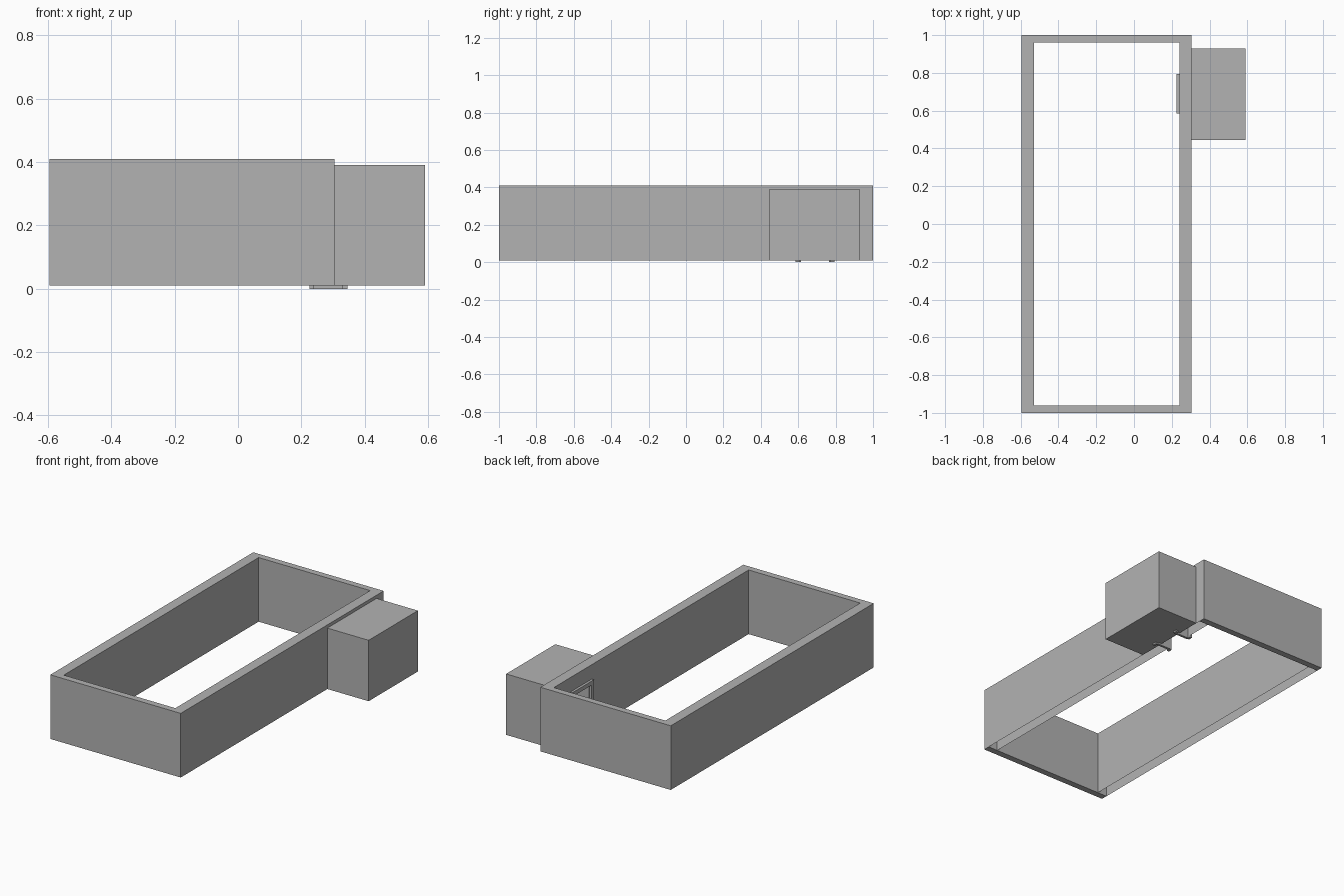
import bpy

if "Cube" in bpy.data.objects:
    bpy.data.objects.remove(bpy.data.objects["Cube"])

grey = bpy.data.materials.new("plaster grey")
grey.diffuse_color = (0.45, 0.45, 0.45, 1)
grey.use_nodes = True
grey.node_tree.nodes["Principled BSDF"].inputs["Base Color"].default_value = grey.diffuse_color


def make(name, verts, faces):
    mesh = bpy.data.meshes.new(name)
    mesh.from_pydata(verts, [], faces)
    mesh.materials.append(grey)
    obj = bpy.data.objects.new(name, mesh)
    bpy.context.collection.objects.link(obj)
    return obj


def box(name, x, y, z, skip=()):
    """Box from (min, max) ranges, leaving out the named sides."""
    verts = [(a, b, c) for a in x for b in y for c in z]
    sides = {"-x": (0, 1, 3, 2), "+x": (4, 6, 7, 5), "-y": (0, 4, 5, 1),
             "+y": (2, 3, 7, 6), "-z": (0, 2, 6, 4), "+z": (1, 5, 7, 3)}
    return make(name, verts, [f for k, f in sides.items() if k not in skip])


def sheet(name, x, facing, door=None):
    """Upright wall skin at x, with an optional door opening."""
    rects = [(-INY, INY, BASE, TOP)]
    if door:
        d0, d1, head = door
        rects = [(-INY, d0, BASE, TOP), (d1, INY, BASE, TOP), (d0, d1, head, TOP)]
    verts, faces = [], []
    for a, b, c, d in rects:
        n = len(verts)
        verts += [(x, a, c), (x, b, c), (x, b, d), (x, a, d)]
        face = (n, n + 1, n + 2, n + 3)
        faces.append(face if facing > 0 else face[::-1])
    make(name, verts, faces)


BASE, TOP, INY = 0.01, 0.41, 0.96
LEFT, LEFT_IN, RIGHT_IN, RIGHT = -0.595, -0.53, 0.24, 0.305
DOOR = (0.6, 0.78, 0.305)

# End walls, closed all round
for name, y in (("front_wall", (-1, -INY)), ("back_wall", (INY, 1))):
    box(name, (LEFT, RIGHT), y, (BASE, TOP))

# Long walls: two skins and a top, open underneath
sheet("left_wall_outer", LEFT, -1)
sheet("left_wall_inner", LEFT_IN, 1)
sheet("right_wall_inner", RIGHT_IN, -1, DOOR)
sheet("right_wall_outer", RIGHT, 1, DOOR)
for name, a, b in (("left_wall_top", LEFT, LEFT_IN), ("right_wall_top", RIGHT_IN, RIGHT)):
    make(name, [(a, -INY, TOP), (b, -INY, TOP), (b, INY, TOP), (a, INY, TOP)], [(0, 1, 2, 3)])

# Side room, open towards the doorway
box("side_room", (RIGHT, 0.59), (0.445, 0.93), (BASE, 0.39), skip=("-x",))


# Door frame: lining through the wall, trim on both sides
def frame(name, x, outer, width, top):
    y0, y1 = outer
    box(name + "_near_post", x, (y0, y0 + width), (0, top))
    box(name + "_far_post", x, (y1 - width, y1), (0, top))
    box(name + "_head", x, (y0 + width, y1 - width), (top - width, top))


frame("door_lining", (RIGHT_IN, 0.33), (0.6, 0.78), 0.015, 0.305)
frame("door_trim_inside", (0.225, RIGHT_IN), (0.585, 0.795), 0.025, 0.32)
frame("door_trim_room", (0.33, 0.345), (0.585, 0.795), 0.025, 0.32)
